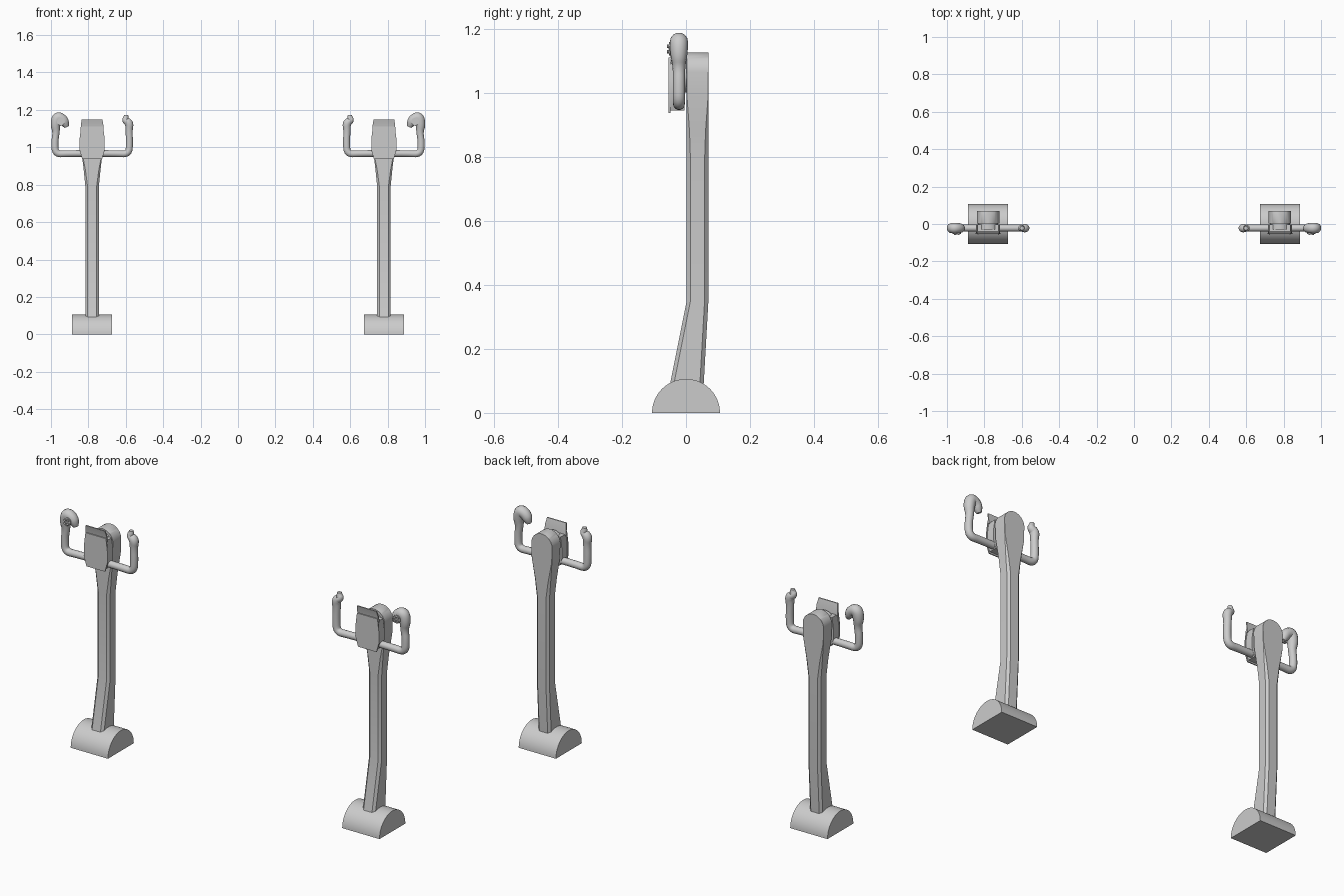
import bpy, bmesh, math
from mathutils import Vector

if "Cube" in bpy.data.objects:
    bpy.data.objects.remove(bpy.data.objects["Cube"], do_unlink=True)

grey = bpy.data.materials.new("light_grey")
grey.use_nodes = True
grey.diffuse_color = (0.6, 0.6, 0.6, 1)
grey.node_tree.nodes["Principled BSDF"].inputs["Base Color"].default_value = (0.6, 0.6, 0.6, 1)


def finish(obj, angle=30):
    obj.data.materials.append(grey)
    bpy.ops.object.select_all(action='DESELECT')
    obj.select_set(True)
    bpy.context.view_layer.objects.active = obj
    bpy.ops.object.shade_smooth_by_angle(angle=math.radians(angle))
    return obj


def loft(name, rings):
    """Skin a list of equal-length point rings and cap both ends."""
    bm = bmesh.new()
    loops = [[bm.verts.new(p) for p in ring] for ring in rings]
    n = len(loops[0])
    for a, b in zip(loops, loops[1:]):
        for i in range(n):
            j = (i + 1) % n
            bm.faces.new((a[i], a[j], b[j], b[i]))
    bm.faces.new(loops[0][::-1])
    bm.faces.new(loops[-1])
    bmesh.ops.recalc_face_normals(bm, faces=bm.faces)
    mesh = bpy.data.meshes.new(name)
    bm.to_mesh(mesh)
    bm.free()
    obj = bpy.data.objects.new(name, mesh)
    bpy.context.collection.objects.link(obj)
    return finish(obj)


def extrude_y(name, outline, y0, y1):
    return loft(name, [[(x, y, z) for x, z in outline] for y in (y0, y1)])


def mirrored(half):
    """Outline from right-hand (half width, z) pairs, bottom to top."""
    return half + [(-x, z) for x, z in reversed(half)]


def tube(name, points):
    """Smooth tube through (x, y, z, radius) control points."""
    curve = bpy.data.curves.new(name, 'CURVE')
    curve.dimensions = '3D'
    curve.bevel_depth = 1
    curve.bevel_resolution = 5
    curve.use_fill_caps = True
    spline = curve.splines.new('NURBS')
    spline.points.add(len(points) - 1)
    for p, (x, y, z, r) in zip(spline.points, points):
        p.co = (x, y, z, 1)
        p.radius = r
    spline.order_u = 3
    spline.use_endpoint_u = True
    spline.resolution_u = 6
    obj = bpy.data.objects.new(name, curve)
    bpy.context.collection.objects.link(obj)
    bpy.ops.object.select_all(action='DESELECT')
    obj.select_set(True)
    bpy.context.view_layer.objects.active = obj
    bpy.ops.object.convert(target='MESH')
    return finish(bpy.context.view_layer.objects.active, 50)


def cylinder_y(name, radius, x, z, y0, y1, sides=32):
    ring = [(x + radius * math.cos(i * math.tau / sides),
             z + radius * math.sin(i * math.tau / sides)) for i in range(sides)]
    return extrude_y(name, ring, y0, y1)


def column_ring(z, w, y0, y1, c):
    return [(-w + c, y0, z), (w - c, y0, z), (w, y0 + c, z), (w, y1 - c, z),
            (w - c, y1, z), (-w + c, y1, z), (-w, y1 - c, z), (-w, y0 + c, z)]


def build_yoke(side, prefix):
    parts = []
    # Half-round floor mount
    arc = [math.pi * i / 32 for i in range(33)]
    parts.append(loft("floor_mount", [[(x, 0.106 * math.cos(a), 0.106 * math.sin(a)) for a in arc]
                                      for x in (-0.107, 0.107)]))
    # Column, bent near the foot and flared to a round head
    rings = [column_ring(z, w, y0, y1, c) for z, w, y0, y1, c in (
        (0.05, 0.036, -0.058, 0.053, 0.012), (0.35, 0.036, 0.002, 0.07, 0.012),
        (0.79, 0.036, 0.002, 0.07, 0.012), (0.88, 0.045, 0.002, 0.07, 0.009),
        (0.99, 0.058, 0.002, 0.07, 0.001))]
    for i in range(12):
        a = math.pi / 2 * i / 12
        rings.append(column_ring(1.065 + 0.06 * math.sin(a), 0.06 * math.cos(a),
                                 0.002, 0.07, 0.0005))
    rings.append(column_ring(1.125, 0.003, 0.002, 0.07, 0.0005))
    parts.append(loft("column", rings))
    # Hub joining the column to the wheel
    parts.append(cylinder_y("hub", 0.054, 0, 1.055, -0.03, 0.01))
    # Wheel body and thin front plate
    body = mirrored([(0.05, 0.945), (0.064, 0.985), (0.064, 1.04), (0.056, 1.095)])
    parts.append(extrude_y("wheel_body", body, -0.048, -0.004))
    plate = mirrored([(0.053, 0.937), (0.067, 0.985), (0.067, 1.045), (0.059, 1.11)])
    parts.append(extrude_y("front_plate", plate, -0.054, -0.048))
    # Clip leaning forward above the plate
    parts.append(loft("clip", [
        [(-w, y, z), (w, y, z), (w, y + 0.006, z), (-w, y + 0.006, z)]
        for w, y, z in ((0.062, -0.046, 1.09), (0.06, -0.05, 1.12), (0.055, -0.058, 1.15))]))
    # Crossbar with the slim inner handle and the bulky outer grip
    y = -0.022
    parts.append(tube("inner_handle", [
        (0, y, 0.967, 0.018), (-0.13, y, 0.967, 0.018), (-0.197, y, 0.963, 0.019),
        (-0.2, y, 1.03, 0.019), (-0.197, y, 1.09, 0.019), (-0.2, y, 1.13, 0.024),
        (-0.175, y, 1.145, 0.018), (-0.182, y, 1.16, 0.014), (-0.182, y, 1.173, 0.011)]))
    parts.append(tube("outer_grip", [
        (0, y, 0.967, 0.018), (0.13, y, 0.967, 0.018), (0.197, y, 0.963, 0.019),
        (0.2, y, 1.03, 0.019), (0.192, y, 1.08, 0.019), (0.197, y, 1.12, 0.027),
        (0.187, y, 1.165, 0.029), (0.155, y, 1.15, 0.027), (0.143, y, 1.125, 0.023),
        (0.136, y, 1.108, 0.012)]))
    # Thumb switch: round pad with four small buttons
    parts.append(cylinder_y("thumb_pad", 0.021, 0.167, 1.137, -0.053, -0.035, 20))
    for i in range(4):
        a = math.pi / 4 + i * math.pi / 2
        parts.append(cylinder_y("thumb_button", 0.006, 0.167 + 0.012 * math.cos(a),
                                1.137 + 0.012 * math.sin(a), -0.06, -0.05, 10))
    # Place the yoke, mirroring the right one
    for obj in parts:
        for v in obj.data.vertices:
            v.co = Vector((side * (v.co.x + 0.78), v.co.y, v.co.z))
        if side < 0:
            obj.data.flip_normals()
        obj.name = prefix + obj.name


build_yoke(1, "left_")
build_yoke(-1, "right_")
